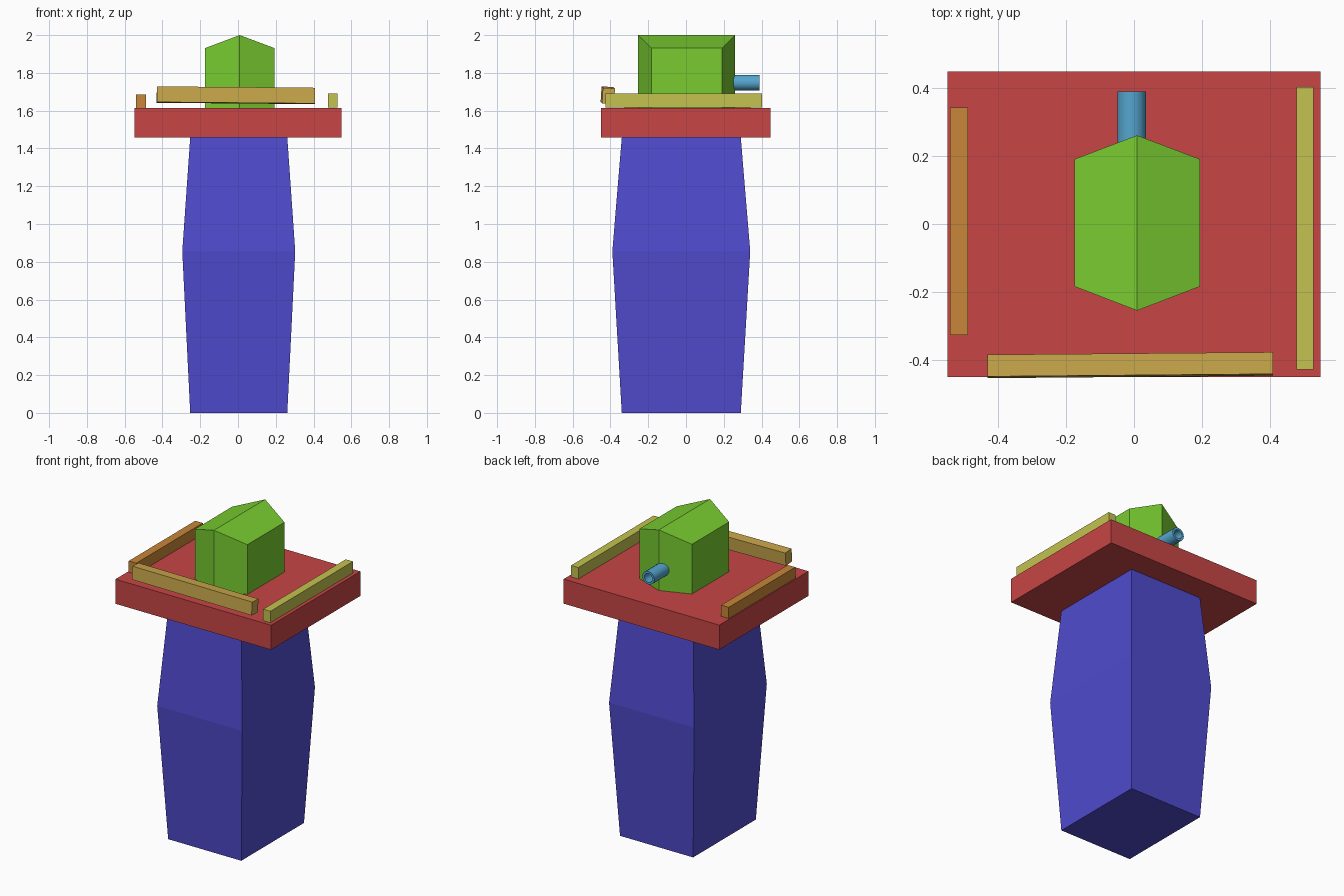
import bpy, bmesh
from math import radians, cos, sin, tau

if "Cube" in bpy.data.objects:
    bpy.data.objects.remove(bpy.data.objects["Cube"])


def make(name, bm, color):
    bmesh.ops.recalc_face_normals(bm, faces=bm.faces)
    mesh = bpy.data.meshes.new(name)
    bm.to_mesh(mesh)
    bm.free()
    obj = bpy.data.objects.new(name, mesh)
    bpy.context.collection.objects.link(obj)
    mat = bpy.data.materials.new(name + "_paint")
    mat.diffuse_color = (*color, 1)
    mat.use_nodes = True
    mat.node_tree.nodes["Principled BSDF"].inputs["Base Color"].default_value = mat.diffuse_color
    mesh.materials.append(mat)
    return obj


def loft(name, rings, color, cap=True, closed=False):
    """Skin a stack of equal-length point rings."""
    bm = bmesh.new()
    loops = [[bm.verts.new(p) for p in ring] for ring in rings]
    pairs = list(zip(loops, loops[1:]))
    if closed:
        pairs.append((loops[-1], loops[0]))
    n = len(loops[0])
    for a, b in pairs:
        for i in range(n):
            j = (i + 1) % n
            bm.faces.new((a[i], a[j], b[j], b[i]))
    if cap:
        bm.faces.new(loops[0])
        bm.faces.new(loops[-1])
    return make(name, bm, color)


def box(name, lo, hi, color, rot=(0, 0, 0)):
    bm = bmesh.new()
    bmesh.ops.create_cube(bm, size=1)
    bmesh.ops.scale(bm, vec=[h - l for l, h in zip(lo, hi)], verts=bm.verts)
    obj = make(name, bm, color)
    obj.location = [(l + h) / 2 for l, h in zip(lo, hi)]
    obj.rotation_euler = [radians(r) for r in rot]
    return obj


def rect(cx, cy, hx, hy, z):
    return [(cx + sx * hx, cy + sy * hy, z)
            for sx, sy in ((-1, -1), (1, -1), (1, 1), (-1, 1))]


# Bulging square column
loft("column", [rect(0.004, -0.025, hx, hy, z) for hx, hy, z in
                ((0.257, 0.315, 0), (0.299, 0.365, 0.855), (0.257, 0.315, 1.458))],
     (0.08, 0.07, 0.62))

# Deck slab
box("deck", (-0.547, -0.449, 1.459), (0.547, 0.447, 1.615), (0.58, 0.06, 0.06))

# Edge rails, the front one slightly askew and raised
box("left_rail", (-0.54, -0.326, 1.615), (-0.487, 0.342, 1.686), (0.57, 0.24, 0.04))
box("right_rail", (0.476, -0.427, 1.617), (0.527, 0.402, 1.69), (0.55, 0.54, 0.08))
box("front_rail", (-0.43, -0.446, 1.64), (0.407, -0.382, 1.723), (0.58, 0.38, 0.07),
    rot=(-3.5, 0.5, 0.5))

# Six-sided cabin with a gabled roof whose ridge joins the two points
plan = [(0.009, -0.254), (0.194, -0.183), (0.194, 0.19),
        (0.009, 0.26), (-0.175, 0.19), (-0.175, -0.183)]
bm = bmesh.new()
low = [bm.verts.new((x, y, 1.61)) for x, y in plan]
top = [bm.verts.new((x, y, 2.0 if i % 3 == 0 else 1.931))
       for i, (x, y) in enumerate(plan)]
for i in range(6):
    j = (i + 1) % 6
    bm.faces.new((low[i], low[j], top[j], top[i]))
bm.faces.new(low)
bm.faces.new(top[0:4])
bm.faces.new(top[3:6] + top[0:1])
make("cabin", bm, (0.19, 0.6, 0.03))

# Hollow pipe at the rear
N = 16
tube = [[(-0.007 + r * cos(tau * i / N), y, 1.748 + r * sin(tau * i / N))
         for i in range(N)]
        for r, y in ((0.042, 0.235), (0.042, 0.388), (0.028, 0.388), (0.028, 0.235))]
pipe = loft("pipe", tube, (0.09, 0.38, 0.62), cap=False, closed=True)
bpy.context.view_layer.objects.active = pipe
pipe.select_set(True)
bpy.ops.object.shade_smooth_by_angle(angle=radians(35))
